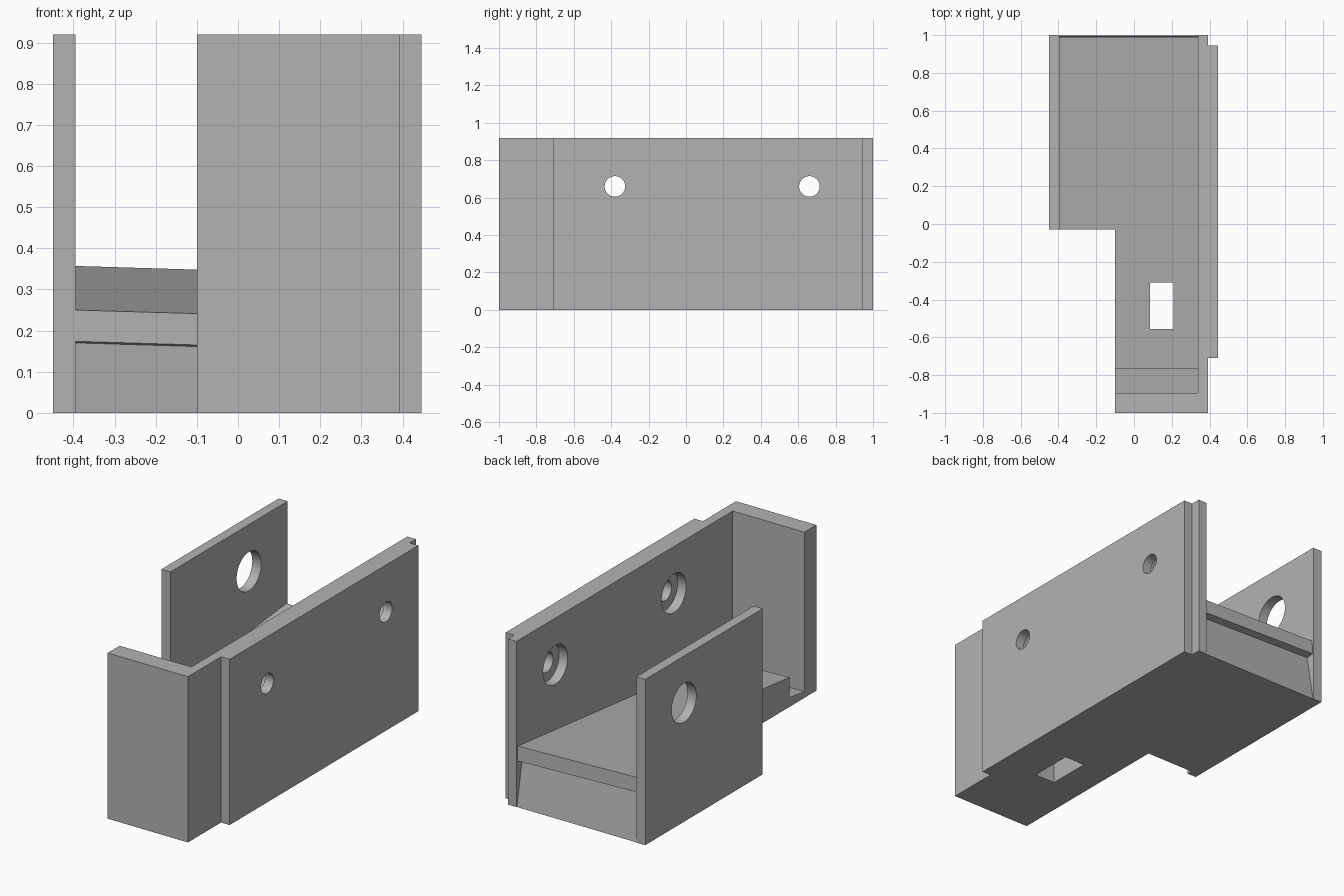
import bpy
import bmesh
from math import pi
from mathutils import Matrix

cube = bpy.data.objects.get("Cube")
if cube:
    bpy.data.objects.remove(cube, do_unlink=True)

grey = bpy.data.materials.new("plain grey")
grey.use_nodes = True
COLOUR = (0.45, 0.45, 0.45, 1)
grey.diffuse_color = COLOUR
grey.node_tree.nodes["Principled BSDF"].inputs["Base Color"].default_value = COLOUR


def prism(name, outline, lo, hi, axis="z", tilt=0.0):
    """Extrude an outline along z (x, y points) or along x (y, z points)."""
    bm = bmesh.new()
    place = (lambda a, b, t: (a, b, t)) if axis == "z" else (lambda a, b, t: (t, a, b))
    face = bm.faces.new([bm.verts.new(place(a, b, lo)) for a, b in outline])
    out = bmesh.ops.extrude_face_region(bm, geom=[face])
    for v in out["geom"]:
        if isinstance(v, bmesh.types.BMVert):
            v.co["xyz".index(axis)] = hi
    # lean the upper faces sideways, keeping the base flat
    for v in bm.verts:
        if v.co.z > 0.01:
            v.co.z -= tilt * (v.co.x + WALL_IN)
    bmesh.ops.recalc_face_normals(bm, faces=bm.faces)
    mesh = bpy.data.meshes.new(name)
    bm.to_mesh(mesh)
    bm.free()
    obj = bpy.data.objects.new(name, mesh)
    obj.data.materials.append(grey)
    bpy.context.collection.objects.link(obj)
    return obj


def cut(target, cutter):
    cutter.hide_render = True
    cutter.hide_viewport = True
    cutter.display_type = "WIRE"
    mod = target.modifiers.new("opening", "BOOLEAN")
    mod.object = cutter
    mod.solver = "EXACT"


def drill(target, y, radius, x0, x1):
    """Round hole running along x."""
    bm = bmesh.new()
    bmesh.ops.create_cone(
        bm, cap_ends=True, segments=48, radius1=radius, radius2=radius, depth=x1 - x0,
        matrix=Matrix.Translation(((x0 + x1) / 2, y, HOLE_Z)) @ Matrix.Rotation(pi / 2, 4, "Y"))
    mesh = bpy.data.meshes.new("hole_cutter")
    bm.to_mesh(mesh)
    bm.free()
    cutter = bpy.data.objects.new("hole_cutter", mesh)
    cutter.data.materials.append(grey)
    bpy.context.collection.objects.link(cutter)
    cut(target, cutter)


def rect(a0, a1, b0, b1):
    return [(a0, b0), (a1, b0), (a1, b1), (a0, b1)]


H = 0.92
HOLE_Z = 0.66
WALL_IN = 0.395     # inner face of the short wall
SIDE_IN = 0.34      # inner face of the long wall
NOTCH = -0.10       # side of the narrow front section
STEP = -0.03        # front end of the wide section

# Long wall, its outer plate and the front end wall in one outline
long_wall = prism("long_wall_and_front", [
    (NOTCH, -1), (0.393, -1), (0.393, -0.71), (0.446, -0.71), (0.446, 0.945),
    (0.393, 0.945), (0.393, 1), (SIDE_IN, 1), (SIDE_IN, -0.895), (NOTCH, -0.895)], 0, H)
for y in (-0.38, 0.66):
    drill(long_wall, y, 0.055, 0.30, 0.50)
    drill(long_wall, y, 0.108, 0.30, 0.393)

# Short wall with its access hole
short_wall = prism("short_wall", rect(-0.45, -WALL_IN, STEP, 1), 0, H)
drill(short_wall, 0.66, 0.108, -0.5, -0.35)

# Wide sloping floor with an overhanging top slab
prism("wide_floor", [
    (0, 0), (-0.018, 0.17), (STEP, 0.174), (STEP, 0.25), (0.99, 0.357),
    (0.995, 0.277), (0.95, 0.272), (0.998, 0)], -WALL_IN, SIDE_IN, "x", 0.03)

# Narrow sloping floor, dropping to a shallow pit behind the front wall
narrow_floor = prism("narrow_floor", [
    (-0.895, 0), (0.02, 0), (0.02, 0.15), (STEP, 0.16), (STEP, 0.25),
    (-0.765, 0.173), (-0.765, 0.06), (-0.895, 0.045)], NOTCH, SIDE_IN, "x", 0.03)
cut(narrow_floor, prism("slot_cutter", rect(0.085, 0.21, -0.555, -0.31), -0.2, 0.5))
